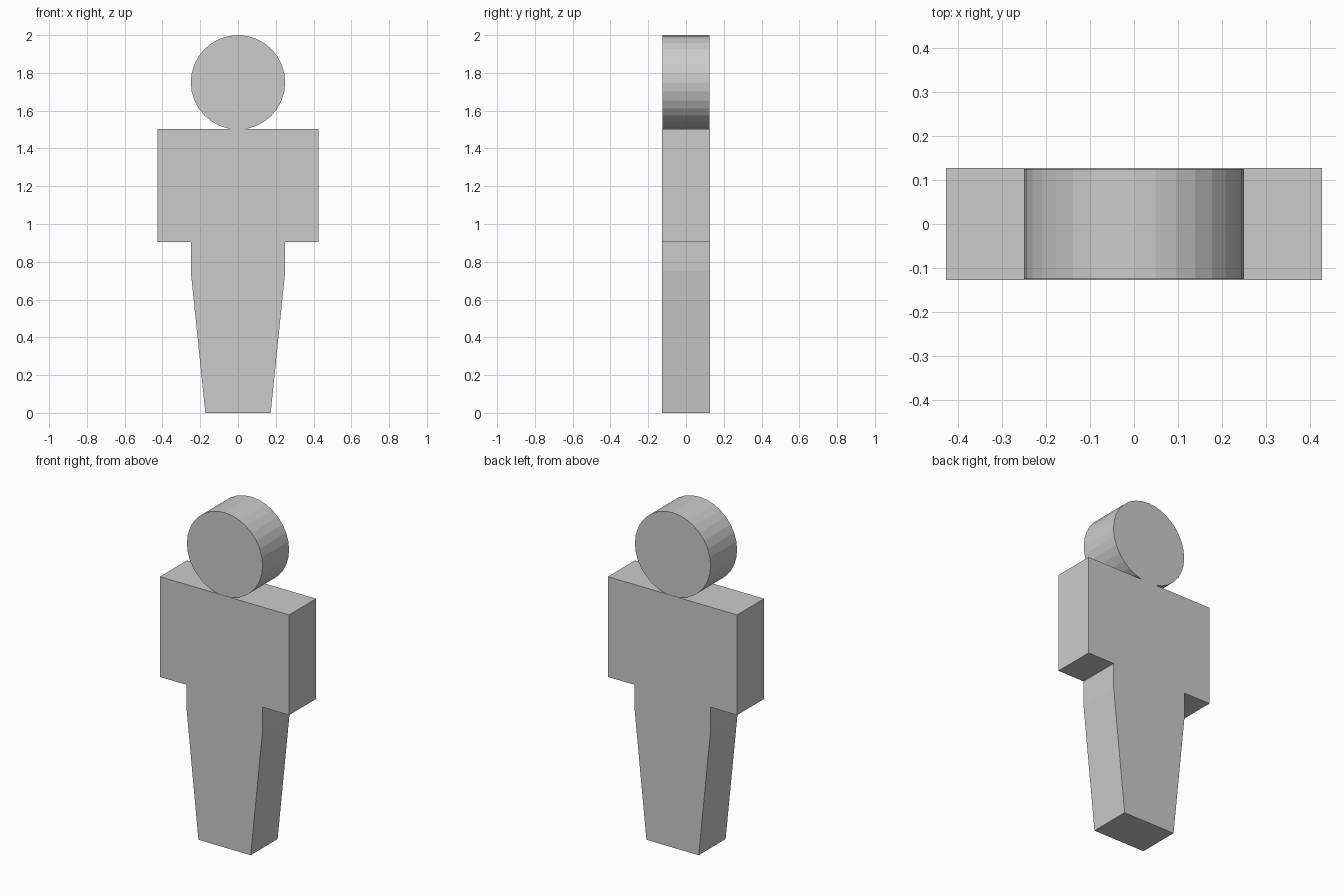
import bpy, bmesh, math

if "Cube" in bpy.data.objects:
    bpy.data.objects.remove(bpy.data.objects["Cube"])


def extrude_profile(name, points, half_depth):
    """Flat x-z outline extruded symmetrically along y."""
    bm = bmesh.new()
    face = bm.faces.new([bm.verts.new((x, -half_depth, z)) for x, z in points])
    result = bmesh.ops.extrude_face_region(bm, geom=[face])
    moved = [g for g in result["geom"] if isinstance(g, bmesh.types.BMVert)]
    bmesh.ops.translate(bm, verts=moved, vec=(0, 2 * half_depth, 0))
    bmesh.ops.recalc_face_normals(bm, faces=bm.faces)
    mesh = bpy.data.meshes.new(name)
    bm.to_mesh(mesh)
    bm.free()
    obj = bpy.data.objects.new(name, mesh)
    bpy.context.collection.objects.link(obj)
    return obj


# Body: tapered legs, straight hips, wide shoulder block
right_side = [(0.173, 0), (0.25, 0.75), (0.25, 0.905), (0.427, 0.905), (0.427, 1.504)]
left_side = [(-x, z) for x, z in reversed(right_side)]
extrude_profile("body", right_side + left_side, 0.127)

# Head: 32-sided disc standing on the shoulders
SIDES, RADIUS = 32, 0.25
circle = [(RADIUS * math.sin(2 * math.pi * i / SIDES),
           1.75 - RADIUS * math.cos(2 * math.pi * i / SIDES)) for i in range(SIDES)]
extrude_profile("head", circle, 0.125)
